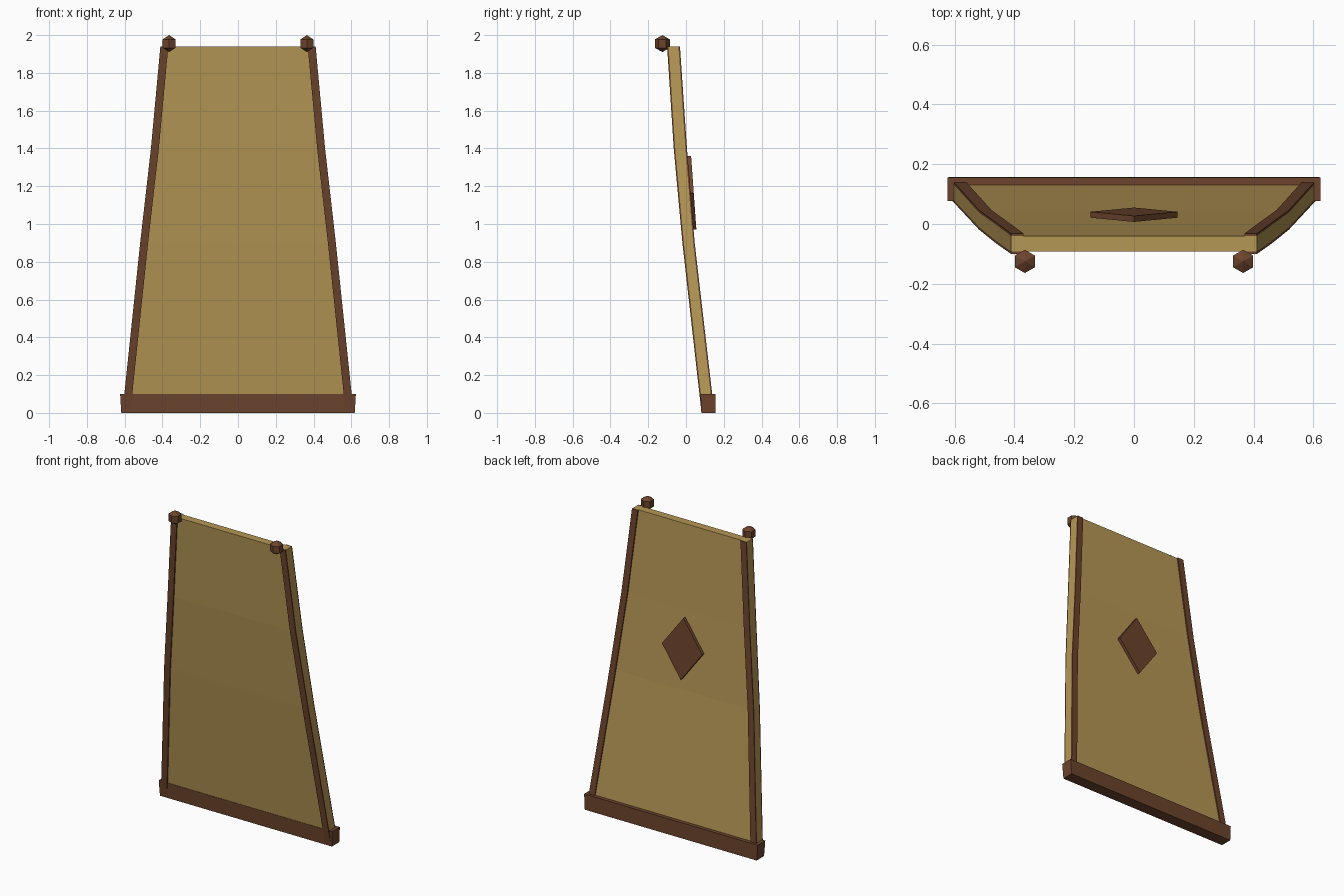
import bpy
import bmesh
import math

cube = bpy.data.objects.get("Cube")
if cube:
    bpy.data.objects.remove(cube, do_unlink=True)


def material(name, colour):
    mat = bpy.data.materials.new(name)
    mat.use_nodes = True
    mat.diffuse_color = colour
    mat.node_tree.nodes["Principled BSDF"].inputs["Base Color"].default_value = colour
    return mat


gold = material("gold cloth", (0.46, 0.31, 0.09, 1))
brown = material("brown trim", (0.15, 0.058, 0.026, 1))


def add_object(name, bm, mat):
    bmesh.ops.recalc_face_normals(bm, faces=bm.faces)
    mesh = bpy.data.meshes.new(name)
    bm.to_mesh(mesh)
    bm.free()
    mesh.materials.append(mat)
    obj = bpy.data.objects.new(name, mesh)
    bpy.context.collection.objects.link(obj)
    return obj


def loft(name, rings, mat):
    """Skin a stack of equal rings and cap both ends."""
    bm = bmesh.new()
    loops = [[bm.verts.new(p) for p in ring] for ring in rings]
    for a, b in zip(loops, loops[1:]):
        for i in range(len(a)):
            j = (i + 1) % len(a)
            bm.faces.new((a[i], a[j], b[j], b[i]))
    bm.faces.new(loops[0])
    bm.faces.new(loops[-1])
    return add_object(name, bm, mat)


def bar_ring(x0, x1, y0, y1, z):
    return [(x0, y0, z), (x1, y0, z), (x1, y1, z), (x0, y1, z)]


# Stations up the cloth: height, half width, front y, back y
stations = [(0.002, 0.612, 0.09, 0.142), (0.9, 0.518, -0.011, 0.038),
            (1.4, 0.461, -0.057, -0.003), (1.94, 0.411, -0.092, -0.04)]

# Cloth panel
loft("cloth_panel", [bar_ring(-w, w, f, b, z) for z, w, f, b in stations], gold)

# Raised edge strips on the front and back
strip, proud = 0.042, 0.008
for side, s in (("left", 1), ("right", -1)):
    loft(side + "_front_trim",
         [bar_ring(s * (w - strip), s * w, f - proud, f, z) for z, w, f, b in stations], brown)
    loft(side + "_back_trim",
         [bar_ring(s * (w - strip), s * w, b, b + proud, z) for z, w, f, b in stations], brown)

# Bottom hem
loft("bottom_hem", [bar_ring(-0.618, 0.618, 0.081, 0.157, 0),
                    bar_ring(-0.624, 0.624, 0.077, 0.155, 0.1)], brown)

# Diamond emblem on the back
diamond = [(0, 0.027, 1.36), (0.145, 0.041, 1.165), (0, 0.055, 0.97), (-0.145, 0.041, 1.165)]
loft("back_diamond", [[(x, y - 0.02, z) for x, y, z in diamond], diamond], brown)

# Faceted shoulder clasps
for side, s in (("left", 1), ("right", -1)):
    bm = bmesh.new()
    bmesh.ops.create_uvsphere(bm, u_segments=6, v_segments=3, radius=0.045)
    clasp = add_object(side + "_clasp", bm, brown)
    clasp.location = (s * 0.365, -0.125, 1.955)
